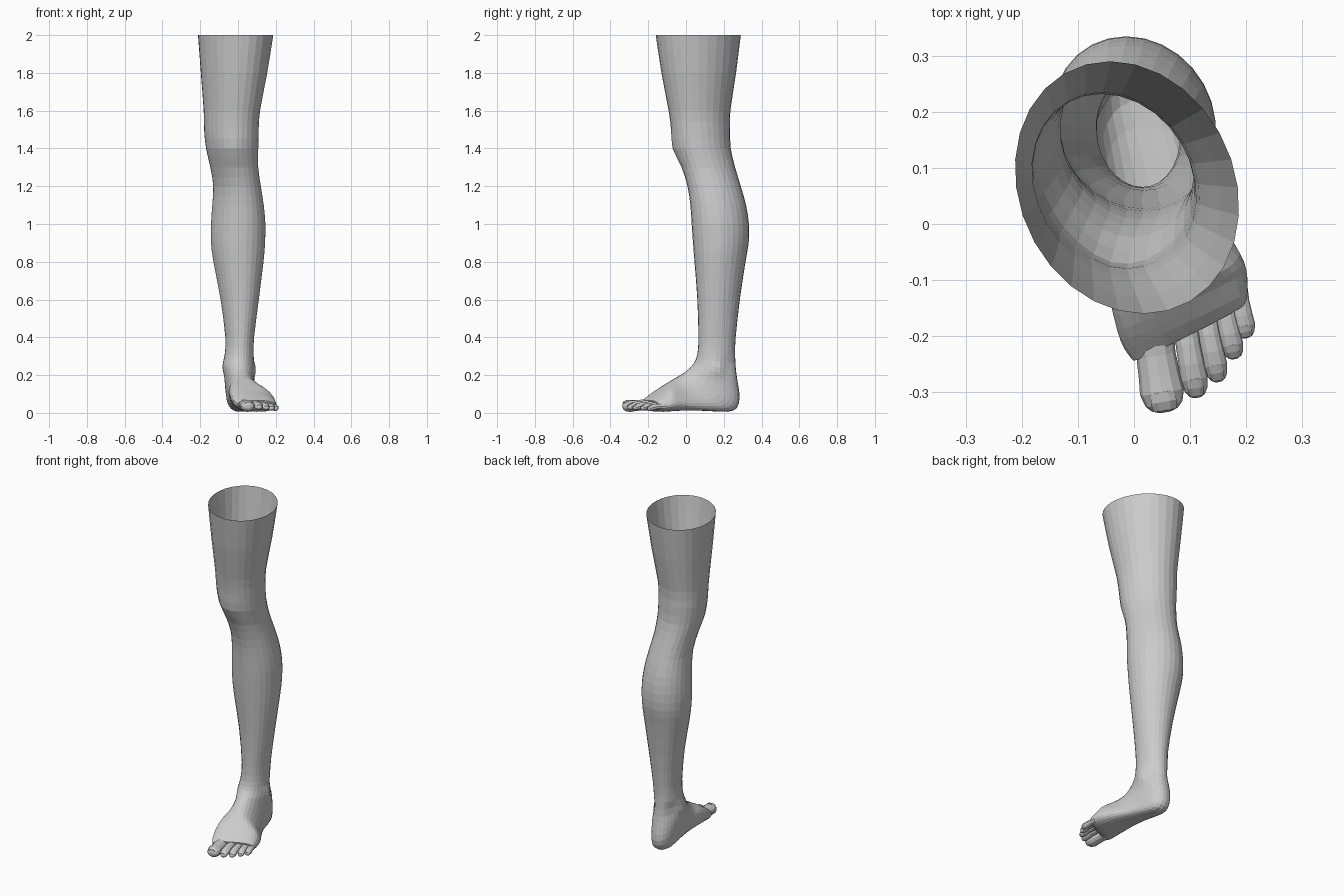
import bpy, bmesh, math
from mathutils import Vector

SIDES = 28


def loft(name, rings, cap_start=False, cap_end=False):
    """Skin a list of closed rings with quads."""
    bm = bmesh.new()
    vs = [[bm.verts.new(p) for p in r] for r in rings]
    n = len(rings[0])
    for a, b in zip(vs, vs[1:]):
        for i in range(n):
            j = (i + 1) % n
            bm.faces.new((a[i], a[j], b[j], b[i]))
    if cap_start:
        bm.faces.new(vs[0])
    if cap_end:
        bm.faces.new(vs[-1])
    bmesh.ops.recalc_face_normals(bm, faces=bm.faces)
    me = bpy.data.meshes.new(name)
    bm.to_mesh(me)
    bm.free()
    ob = bpy.data.objects.new(name, me)
    bpy.context.collection.objects.link(ob)
    return ob


def catmull(rows, steps):
    """Smoothly interpolate rows of numbers."""
    out = []
    for i in range(len(rows) - 1):
        p0, p1, p2 = rows[max(i - 1, 0)], rows[i], rows[i + 1]
        p3 = rows[min(i + 2, len(rows) - 1)]
        for k in range(steps):
            t = k / steps
            out.append([0.5 * (2 * b + (c - a) * t + (2 * a - 5 * b + 4 * c - d) * t * t
                               + (3 * b - a - 3 * c + d) * t ** 3)
                        for a, b, c, d in zip(p0, p1, p2, p3)])
    return out + [list(rows[-1])]


def power(v, p):
    return math.copysign(abs(v) ** p, v)


def section(row):
    """Rounded section from front point, back point, half width, sweep, squareness."""
    f, b = Vector(row[0:3]), Vector(row[3:6])
    w, sweep, p = row[6:9]
    mid, d, side = (f + b) / 2, (f - b) / 2, Vector((w, sweep, 0))
    ring = []
    for i in range(SIDES):
        t = 2 * math.pi * i / SIDES
        ring.append(mid + side * power(math.cos(t), p) + d * power(math.sin(t), p))
    return ring


# Leg levels: z, left x, right x, front y, back y
leg = [
    (2.0, -0.21, 0.185, -0.16, 0.29), (1.8, -0.195, 0.153, -0.13, 0.265),
    (1.6, -0.18, 0.115, -0.092, 0.235), (1.5, -0.178, 0.108, -0.078, 0.233),
    (1.4, -0.168, 0.106, -0.06, 0.237), (1.3, -0.145, 0.106, -0.022, 0.26),
    (1.2, -0.13, 0.12, 0.008, 0.29), (1.1, -0.136, 0.136, 0.023, 0.318),
    (1.0, -0.143, 0.145, 0.03, 0.333), (0.9, -0.143, 0.143, 0.037, 0.332),
    (0.8, -0.13, 0.135, 0.045, 0.315), (0.6, -0.092, 0.11, 0.06, 0.285),
    (0.4, -0.067, 0.085, 0.066, 0.263), (0.31, -0.07, 0.082, 0.06, 0.26)]
rows = []
for z, xl, xr, yf, yb in leg:
    c, s = (xl + xr) / 2, 0.015 * z
    rows.append((c + s, yf, z, c - s, yb, z, (xr - xl) / 2, 0, 1))

# Foot sections fan round the heel: top point, bottom point, half width, sweep, squareness
rows += [
    (0.005, 0.043, 0.265, 0.005, 0.265, 0.22, 0.08, 0, 0.97),
    (0.01, 0.022, 0.24, 0.003, 0.276, 0.15, 0.079, 0, 0.93),
    (0.015, 0.002, 0.222, 0.003, 0.284, 0.08, 0.077, 0, 0.9),
    (0.02, -0.02, 0.207, 0.008, 0.268, 0.025, 0.077, 0, 0.86),
    (0.025, -0.04, 0.194, 0.015, 0.22, 0.006, 0.079, 0, 0.82),
    (0.032, -0.065, 0.18, 0.04, 0.12, 0.01, 0.086, 0, 0.8),
    (0.04, -0.09, 0.164, 0.07, 0.02, 0.013, 0.102, 0.01, 0.8),
    (0.055, -0.12, 0.143, 0.09, -0.06, 0.01, 0.113, 0.03, 0.8)]
rows += [
    (0.07, -0.15, 0.115, 0.1, -0.12, 0.006, 0.113, 0.05, 0.8),
    (0.085, -0.18, 0.088, 0.1, -0.16, 0.008, 0.11, 0.05, 0.8),
    (0.095, -0.2, 0.066, 0.1, -0.185, 0.018, 0.1, 0.05, 0.8)]

rings = [section(r) for r in catmull(rows, 2)]

# Soft swellings: kneecap, the two ankle bones, heel tendon hollows
bumps = [((-0.03, -0.05, 1.4), 0.07, (0, -0.012, 0)),
         ((-0.075, 0.15, 0.25), 0.04, (-0.01, 0, 0)),
         ((0.085, 0.17, 0.23), 0.04, (0.012, 0, 0)),
         ((-0.06, 0.22, 0.25), 0.05, (0.012, 0, 0)),
         ((0.07, 0.23, 0.25), 0.05, (-0.012, 0, 0))]
for centre, radius, push in bumps:
    for ring in rings:
        for p in ring:
            p += Vector(push) * math.exp(-((p - Vector(centre)).length / radius) ** 2)
loft("leg_and_foot", rings, cap_end=True)


def toe(name, base, tip, r, arch):
    """Tapered toe with a rounded tip, plus its nail."""
    base, tip = Vector(base), Vector(tip)
    d = (tip - base).normalized()
    side = d.cross(Vector((0, 0, 1))).normalized()
    up = side.cross(d)
    n, out = 12, []
    for t, k in ((0, 1.0), (0.3, 0.9), (0.55, 0.95), (0.75, 1.02),
                 (0.9, 0.85), (0.97, 0.6), (1, 0.3)):
        c = base.lerp(tip, t) + up * arch * math.sin(math.pi * t)
        out.append([c + r * k * (side * math.cos(2 * math.pi * i / n)
                                 + up * 0.8 * math.sin(2 * math.pi * i / n))
                    for i in range(n)])
    loft(name, out, True, True)
    # Nail: thin curved plate lying on the end of the toe
    nail = []
    for t, h, k in ((0.74, 0.84, 0.5), (0.86, 0.8, 0.6), (0.97, 0.62, 0.52)):
        c = base.lerp(tip, t) + up * (arch * math.sin(math.pi * t) + r * h)
        nail.append([c + side * r * k * u + up * r * v for u, v in
                     ((-1, -0.16), (-0.5, 0), (0.5, 0), (1, -0.16), (0.6, -0.35), (-0.6, -0.35))])
    loft(name + "_nail", nail, True, True)


toe("big_toe", (0.032, -0.19, 0.045), (0.056, -0.335, 0.034), 0.039, 0.0)
toe("second_toe", (0.088, -0.17, 0.046), (0.113, -0.309, 0.026), 0.024, 0.01)
toe("third_toe", (0.125, -0.155, 0.042), (0.151, -0.281, 0.023), 0.021, 0.01)
toe("fourth_toe", (0.156, -0.135, 0.038), (0.18, -0.24, 0.021), 0.02, 0.009)
toe("little_toe", (0.182, -0.11, 0.034), (0.2, -0.203, 0.02), 0.02, 0.006)
